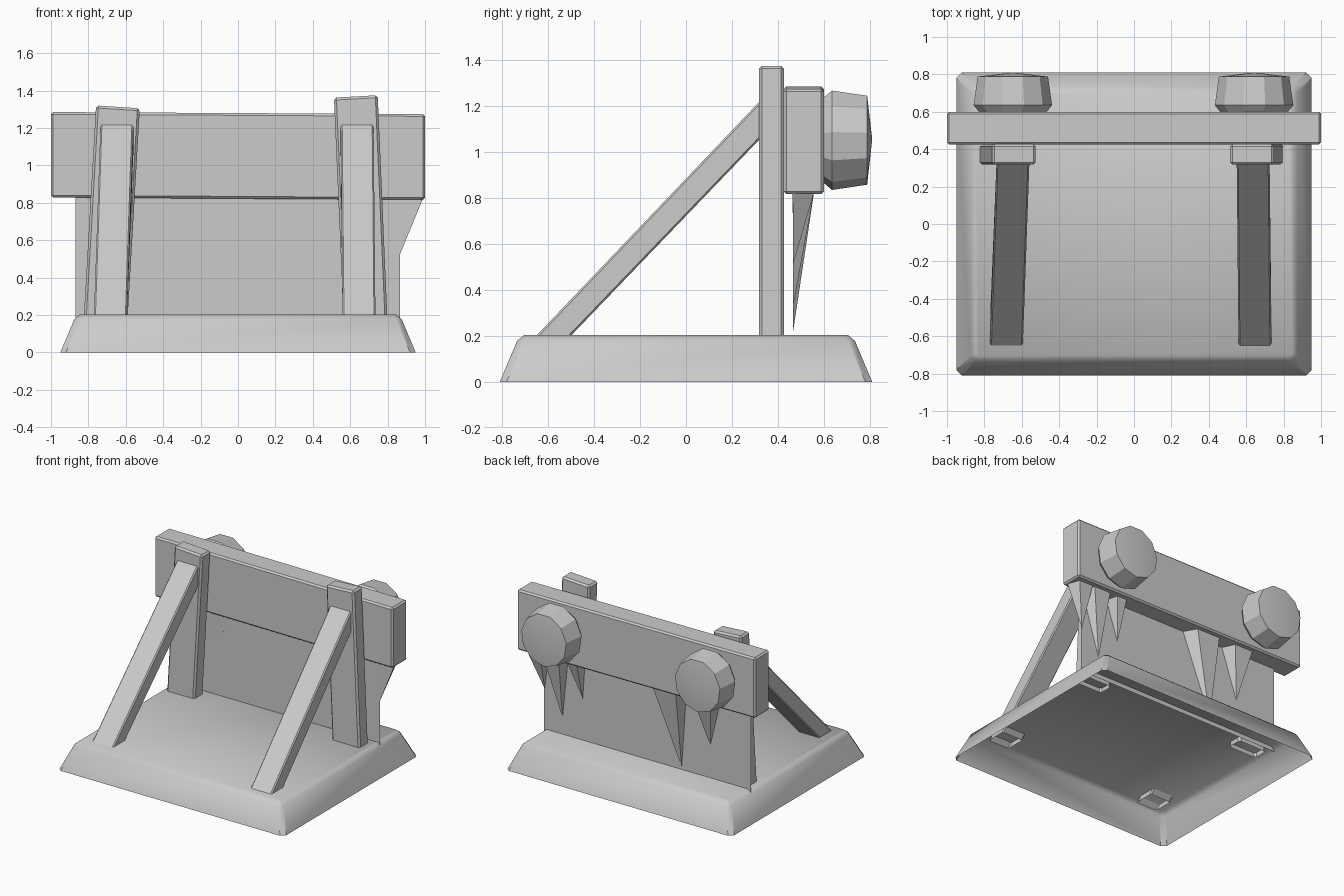
import bpy, bmesh
from math import sin, cos, pi

if "Cube" in bpy.data.objects:
    bpy.data.objects.remove(bpy.data.objects["Cube"])


def finish(name, bm, smooth=None):
    bmesh.ops.recalc_face_normals(bm, faces=bm.faces)
    me = bpy.data.meshes.new(name)
    bm.to_mesh(me)
    bm.free()
    ob = bpy.data.objects.new(name, me)
    bpy.context.collection.objects.link(ob)
    if smooth:
        bpy.context.view_layer.objects.active = ob
        ob.select_set(True)
        bpy.ops.object.shade_smooth_by_angle(angle=smooth)
        ob.select_set(False)
    return ob


def loft(bm, rings):
    """Bridge equal-length closed rings of points; returns the vertex rings."""
    vs = [[bm.verts.new(p) for p in r] for r in rings]
    n = len(vs[0])
    for a, b in zip(vs, vs[1:]):
        for i in range(n):
            bm.faces.new((a[i], a[(i + 1) % n], b[(i + 1) % n], b[i]))
    return vs


def bar(name, start, end, bevel, closed=False):
    """Bevelled timber between two quads; the start is open unless closed."""
    bm = bmesh.new()
    a, b = loft(bm, [start, end])
    bm.faces.new(b)
    if closed:
        bm.faces.new(a)
    bmesh.ops.recalc_face_normals(bm, faces=bm.faces)
    edges = [e for e in bm.edges if len(e.link_faces) == 2]
    bmesh.ops.bevel(bm, geom=edges, offset=bevel, segments=1, affect='EDGES')
    return finish(name, bm)


# Base: sloped shell, open underneath, chamfered corners and rim
def rounded(x, y, z, c):
    return [(x - c, -y, z), (x, -y + c, z), (x, y - c, z), (x - c, y, z),
            (-x + c, y, z), (-x, y - c, z), (-x, -y + c, z), (-x + c, -y, z)]


bm = bmesh.new()
rings = loft(bm, [rounded(0.95, 0.81, 0, 0.03), rounded(0.875, 0.735, 0.178, 0.03),
                  rounded(0.845, 0.705, 0.203, 0.015)])
bm.faces.new(rings[-1])
finish("base", bm, 0.7)

# Leaning posts: centre at bottom, centre at top, top heights left and right
for side, xb, xt, zl, zr in (("left", -0.708, -0.642, 1.32, 1.305),
                             ("right", 0.682, 0.63, 1.362, 1.375)):
    w, y0, y1 = 0.117, 0.317, 0.427
    bar(side + "_post",
        [(xb - w, y0, 0.17), (xb + w, y0, 0.17), (xb + w, y1, 0.17), (xb - w, y1, 0.17)],
        [(xt - w, y0, zl), (xt + w, y0, zr), (xt + w, y1, zr), (xt - w, y1, zl)], 0.013)

# Diagonal braces, from the base up to the posts
for side, xb, xt in (("left", -0.683, -0.647), ("right", 0.647, 0.637)):
    w = 0.088
    bar(side + "_brace",
        [(xb - w, -0.68, 0.17), (xb + w, -0.68, 0.17), (xb + w, -0.53, 0.17), (xb - w, -0.53, 0.17)],
        [(xt - w, 0.335, 1.235), (xt + w, 0.335, 1.235), (xt + w, 0.335, 1.07), (xt - w, 0.335, 1.07)],
        0.008)

# Cross board
bar("cross_board",
    [(-1, 0.425, 0.828), (-1, 0.6, 0.828), (-1, 0.6, 1.285), (-1, 0.425, 1.285)],
    [(1, 0.425, 0.816), (1, 0.6, 0.816), (1, 0.6, 1.274), (1, 0.425, 1.274)], 0.012, True)

# Thin hanging panel
bm = bmesh.new()
bm.faces.new([bm.verts.new(p) for p in ((-0.87, 0.465, 0.17), (0.865, 0.465, 0.17),
                                        (0.865, 0.465, 0.84), (-0.87, 0.465, 0.84))])
finish("panel", bm)

# Tapering spikes under the board: left, right, tip x, tip z
bm = bmesh.new()
for x0, x1, tx, tz in ((0.82, 0.99, 0.86, 0.51), (0.66, 0.86, 0.71, 0.33),
                       (0.52, 0.64, 0.54, 0.52), (-0.33, -0.05, -0.29, 0.22),
                       (-0.62, -0.40, -0.53, 0.45)):
    m = (x1 - x0) * 0.2
    top = [bm.verts.new(p) for p in ((x0, 0.464, 0.825), (x1, 0.464, 0.825),
                                     (x1 - m, 0.557, 0.825), (x0 + m / 2, 0.557, 0.825))]
    tip = bm.verts.new((tx, 0.466, tz))
    for i in range(4):
        bm.faces.new((top[i], top[(i + 1) % 4], tip))
finish("spikes", bm)

# Round knobs on the back of the board
for side, cx in (("left", -0.648), ("right", 0.642)):
    bm = bmesh.new()
    n = 11
    rings = loft(bm, [[(cx + r * cos(2 * pi * (i + 0.25) / n), y,
                        1.055 + r * 1.04 * sin(2 * pi * (i + 0.25) / n)) for i in range(n)]
                      for y, r in ((0.59, 0.175), (0.635, 0.212), (0.788, 0.19))])
    c = bm.verts.new((cx, 0.81, 1.055))
    for i in range(n):
        bm.faces.new((rings[-1][i], rings[-1][(i + 1) % n], c))
    finish(side + "_knob", bm, 0.4)
